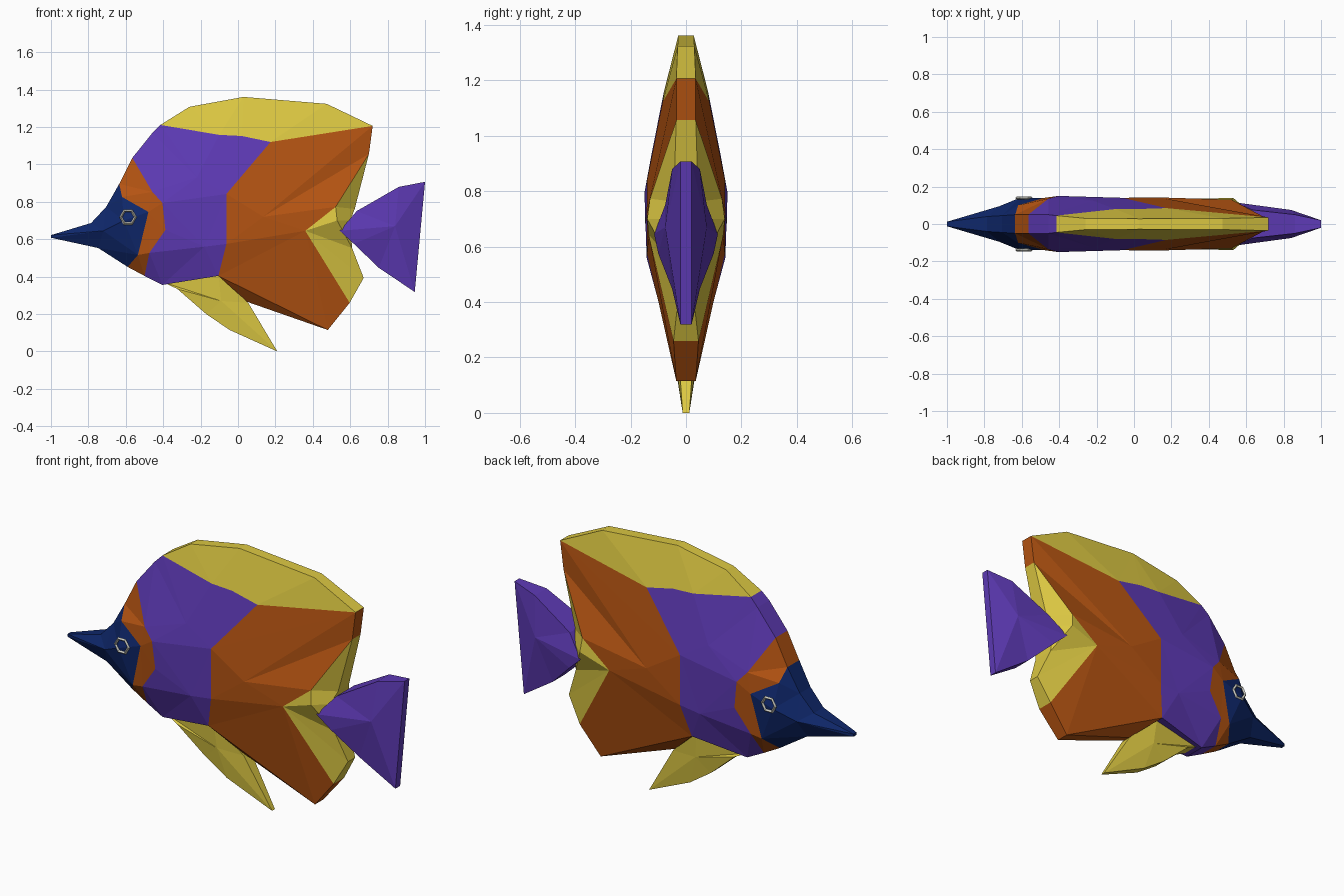
import bpy, bmesh, math
from mathutils import Vector

if "Cube" in bpy.data.objects:
    bpy.data.objects.remove(bpy.data.objects["Cube"], do_unlink=True)


def material(name, rgb):
    m = bpy.data.materials.new(name)
    m.use_nodes = True
    col = (*rgb, 1.0)
    m.diffuse_color = col
    bsdf = m.node_tree.nodes["Principled BSDF"]
    bsdf.inputs["Base Color"].default_value = col
    bsdf.inputs["Roughness"].default_value = 0.8
    return m


YELLOW = material("yellow", (0.72, 0.58, 0.055))
ORANGE = material("burnt orange", (0.46, 0.088, 0.006))
PURPLE = material("purple", (0.110, 0.042, 0.46))
NAVY = material("navy", (0.0045, 0.020, 0.145))
SILVER = material("pale grey", (0.60, 0.60, 0.54))

# Landmarks on one flank: x, z, half thickness
P = {}
P.update(  # head
    tip=(-1.0, .622, .012), lip=(-1.0, .608, .012), nose=(-.785, .687, .04),
    brow=(-.705, .773, .045), crown=(-.635, .896, .05), temple=(-.62, .826, .10),
    gill=(-.479, .746, .14), jawback=(-.535, .516, .125), chin=(-.59, .452, .05),
    jaw=(-.747, .553, .04), socket=(-.61, .70, .14), cheek=(-.72, .645, .095))
P.update(  # collar
    nape=(-.565, 1.035, .05), c1=(-.458, .853, .135), c2=(-.404, .794, .15),
    c3=(-.388, .65, .145), c4=(-.474, .527, .13), throat=(-.5, .404, .055))
P.update(  # middle band
    shoulder=(-.458, 1.168, .05), finfront=(-.415, 1.211, .045),
    d1=(-.10, 1.158, .08), d2=(.02, 1.152, .08), d3=(.174, 1.12, .085),
    b1=(-.062, .842, .14), b2=(-.062, .575, .14), b3=(-.105, .404, .10),
    belly=(-.404, .356, .06), mid=(-.22, .93, .125), low=(-.18, .56, .142))
P.update(  # dorsal fin
    f1=(-.26, 1.308, .03), f2=(.03, 1.361, .028), f3=(.474, 1.324, .03),
    f4=(.72, 1.206, .035))
P.update(  # rear body and its trailing fin
    r1=(.70, 1.056, .035), r2=(.522, .773, .13), r3=(.36, .645, .135),
    r4=(.597, .26, .045), r5=(.48, .115, .035), keel=(.05, .265, .02),
    q=(.135, .72, .142), y1=(.624, .762, .045), y2=(.60, .70, .08),
    y3=(.61, .553, .06), y4=(.672, .393, .03), p=(.53, .70, .14))
P.update(  # tail
    t0=(.544, .645, .115), t1=(.635, .751, .075), t2=(.86, .88, .05),
    t3=(1.0, .907, .02), t4=(.945, .318, .02), t5=(.753, .447, .05),
    t6=(.62, .575, .10), tm=(.84, .67, .075))
P.update(  # belly fin
    g0=(-.40, .37, .04), g1=(-.324, .334, .05), g2=(-.17, .20, .035),
    g3=(-.045, .115, .03), g4=(.21, 0, .012), g5=(.055, .26, .03),
    g6=(-.105, .42, .06), gm=(-.09, .27, .05))


def shell(name, mat, panels, rims):
    """Mirror flank panels to both sides and close them with rim strips (clockwise paths)."""
    bm = bmesh.new()
    verts = {}

    def v(key, side):
        if (key, side) not in verts:
            x, z, h = P[key]
            verts[key, side] = bm.verts.new((x, side * h, z))
        return verts[key, side]

    for panel in panels:
        for side in (-1, 1):
            f = bm.faces.new([v(k, side) for k in panel.split()])
            f.normal_update()
            if f.normal.y * side < 0:
                f.normal_flip()
    for rim in rims:
        keys = rim.split()
        for a, b in zip(keys, keys[1:]):
            bm.faces.new((v(a, -1), v(b, -1), v(b, 1), v(a, 1)))
    me = bpy.data.meshes.new(name)
    bm.to_mesh(me)
    bm.free()
    me.materials.append(mat)
    ob = bpy.data.objects.new(name, me)
    bpy.context.collection.objects.link(ob)
    return ob


def fan(centre, ring):
    keys = ring.split()
    return [f"{centre} {a} {b}" for a, b in zip(keys, keys[1:])]


shell("head", NAVY,
      fan("cheek", "jawback jaw lip tip nose brow socket jawback")
      + ["brow crown temple", "brow temple socket", "socket temple gill",
         "socket gill jawback", "jaw jawback chin"],
      ["chin jaw lip tip nose brow crown"])

shell("collar", ORANGE,
      ["crown nape c1", "crown c1 temple", "temple c1 gill", "c1 c2 gill",
       "gill c2 c3", "gill c3 c4", "gill c4 jawback", "jawback c4 throat",
       "jawback throat chin"],
      ["throat chin", "crown nape"])

shell("middle_band", PURPLE,
      fan("mid", "c1 shoulder finfront d1 d2 b1 c2 c1")
      + fan("low", "c2 b1 b2 b3 belly c4 c3 c2")
      + ["nape shoulder c1", "d2 d3 b1", "c4 belly throat"],
      ["b3 belly throat", "nape shoulder finfront"])

shell("rear_body", ORANGE,
      fan("q", "b2 b1 f4 r1 r2 r3 b2")
      + ["d3 f4 b1", "b2 r3 b3", "r3 r5 b3", "r3 r4 r5", "b3 r5 keel"],
      ["f4 r1", "r4 r5 keel b3"])

shell("dorsal_fin", YELLOW,
      ["finfront f1 d1", "f1 f2 d1", "f2 d2 d1", "f2 f3 d3", "f2 d3 d2", "f3 f4 d3"],
      ["finfront f1 f2 f3 f4"])

shell("trailing_fin", YELLOW,
      fan("p", "r3 r2 y1 y2 y3 r3") + ["r1 y1 r2", "r3 y3 y4", "r3 y4 r4"],
      ["r1 y1 y2 y3 y4 r4"])

ring = "t0 t1 t2 t3 t4 t5 t6 t0"
shell("tail_fin", PURPLE, fan("tm", ring), [ring])

ring = "g0 g6 g5 g4 g3 g2 g1 g0"
shell("belly_fin", YELLOW, fan("gm", ring), [ring])

# Six-sided eye rings
for side, label in ((-1, "right"), (1, "left")):
    bpy.ops.mesh.primitive_torus_add(
        major_segments=6, minor_segments=4, major_radius=0.039, minor_radius=0.008,
        location=(-0.588, side * 0.140, 0.718), rotation=(math.pi / 2, 0, 0))
    eye = bpy.context.object
    eye.name = label + "_eye_ring"
    eye.data.materials.append(SILVER)
